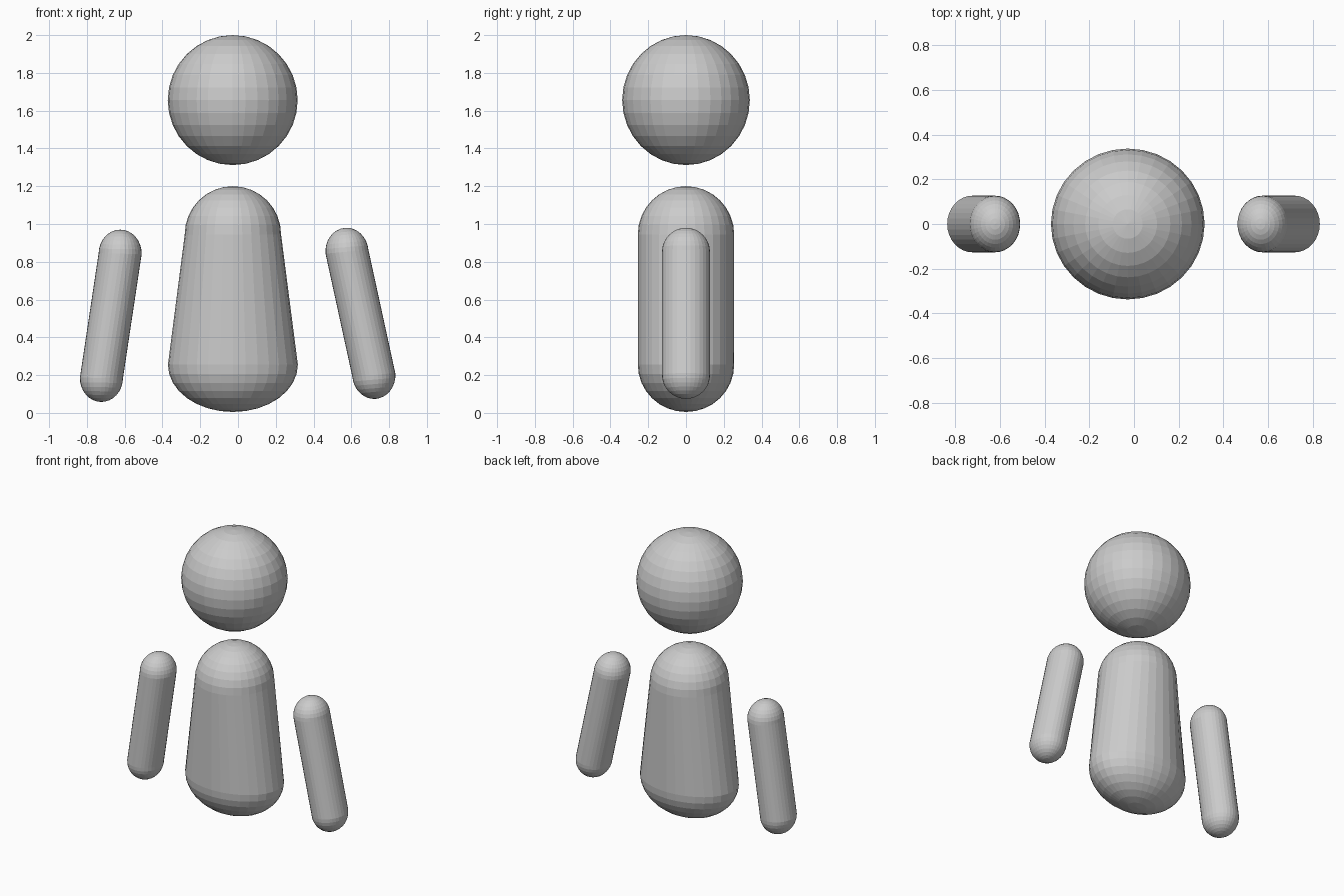
import bpy, bmesh, math
from mathutils import Vector, Matrix

if "Cube" in bpy.data.objects:
    bpy.data.objects.remove(bpy.data.objects["Cube"])

SEGMENTS, CAP_RINGS = 32, 8

grey = bpy.data.materials.new("plain grey")
grey.use_nodes = True
colour = (0.6, 0.6, 0.6, 1)
grey.diffuse_color = colour
grey.node_tree.nodes["Principled BSDF"].inputs["Base Color"].default_value = colour


def add_object(name, bm):
    mesh = bpy.data.meshes.new(name)
    bmesh.ops.recalc_face_normals(bm, faces=bm.faces)
    bm.to_mesh(mesh)
    bm.free()
    mesh.materials.append(grey)
    obj = bpy.data.objects.new(name, mesh)
    bpy.context.collection.objects.link(obj)
    return obj


def capsule(name, low, high, low_radii, high_radii, tilt=0):
    """Two half ellipsoids joined by straight walls."""
    bm = bmesh.new()
    turn = Matrix.Rotation(math.radians(tilt), 3, 'Y')

    def point(centre, radii, lat, lon):
        unit = Vector((math.cos(lat) * math.cos(lon),
                       math.cos(lat) * math.sin(lon), math.sin(lat)))
        scaled = Vector(a * b for a, b in zip(unit, radii))
        return bm.verts.new(Vector(centre) + turn @ scaled)

    step = math.pi / 2 / CAP_RINGS
    levels = [(low, low_radii, -i * step) for i in reversed(range(CAP_RINGS))]
    levels += [(high, high_radii, i * step) for i in range(CAP_RINGS)]
    rings = [[point(*level, math.tau * s / SEGMENTS) for s in range(SEGMENTS)]
             for level in levels]
    bottom = point(low, low_radii, -math.pi / 2, 0)
    top = point(high, high_radii, math.pi / 2, 0)
    for s in range(SEGMENTS):
        n = (s + 1) % SEGMENTS
        bm.faces.new((bottom, rings[0][n], rings[0][s]))
        bm.faces.new((top, rings[-1][s], rings[-1][n]))
        for a, b in zip(rings, rings[1:]):
            bm.faces.new((a[s], a[n], b[n], b[s]))
    return add_object(name, bm)


# Head
bm = bmesh.new()
bmesh.ops.create_uvsphere(bm, u_segments=SEGMENTS, v_segments=2 * CAP_RINGS, radius=1)
bmesh.ops.scale(bm, vec=(0.344, 0.338, 0.344), verts=bm.verts)
head = add_object("head", bm)
head.location = (-0.028, 0, 1.656)

# Body, widened sideways at the bottom
capsule("body", (-0.027, 0, 0.255), (-0.027, 0, 0.945),
        (0.344, 0.255, 0.25), (0.255, 0.255, 0.255))

# Arms, each leaning outward
arm_radii = (0.114, 0.127, 0.127)
capsule("right_arm", (-0.723, 0, 0.185), (-0.624, 0, 0.843), arm_radii, arm_radii, 1)
capsule("left_arm", (0.719, 0, 0.201), (0.577, 0, 0.853), arm_radii, arm_radii, -5)
